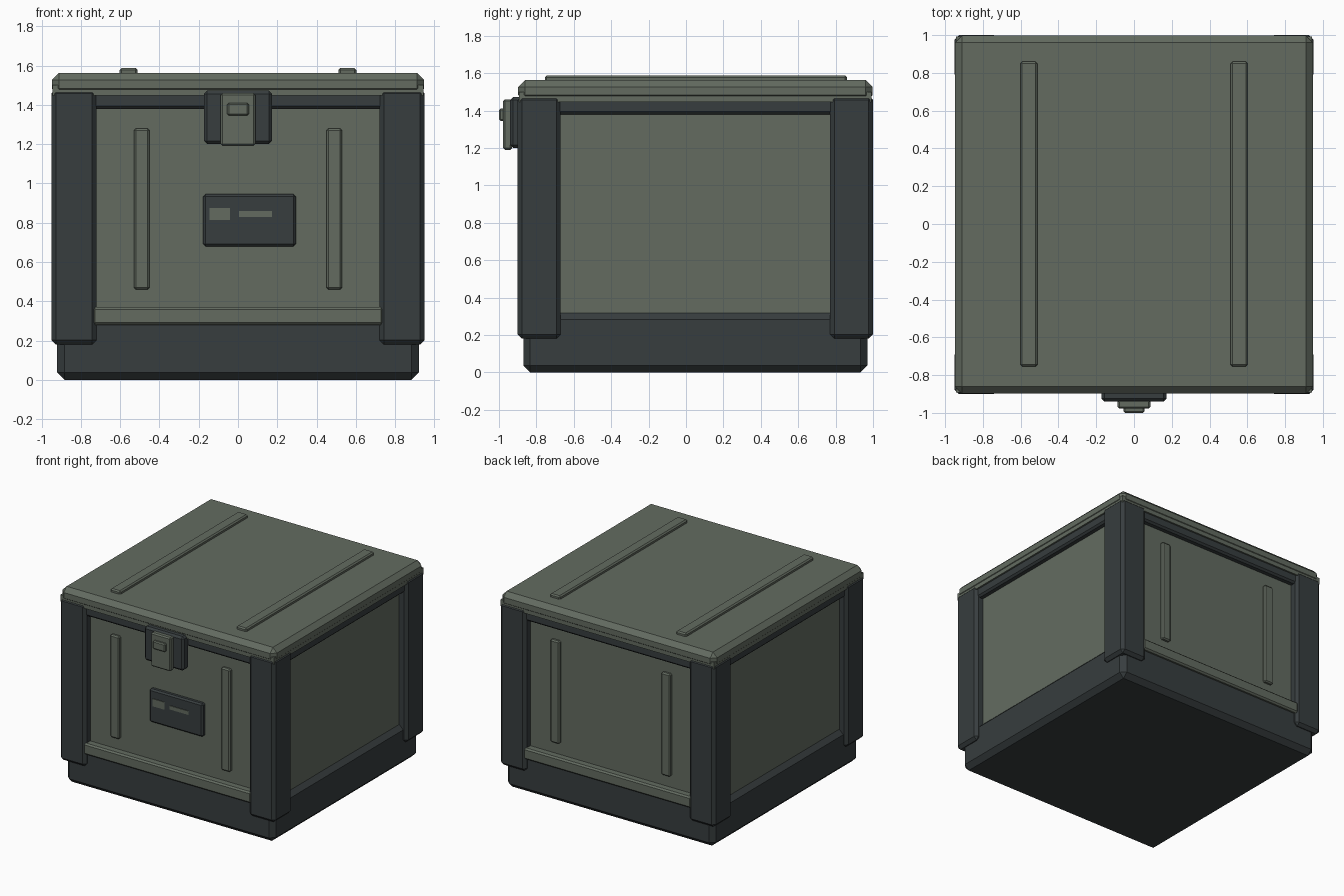
import bpy, bmesh
from mathutils import Vector

if "Cube" in bpy.data.objects:
    bpy.data.objects.remove(bpy.data.objects["Cube"])


def material(name, rgb):
    m = bpy.data.materials.new(name)
    m.diffuse_color = (*rgb, 1)
    m.use_nodes = True
    m.node_tree.nodes["Principled BSDF"].inputs["Base Color"].default_value = m.diffuse_color
    return m


GREEN = material("olive green", (0.125, 0.148, 0.118))
DARK = material("dark slate", (0.038, 0.047, 0.049))
CY = 0.05  # the crate body sits behind the latch


def box(name, x, y, z, mat, bevel=0.0):
    """Chamfered box from (min, max) ranges."""
    bm = bmesh.new()
    bmesh.ops.create_cube(bm, size=1)
    for v in bm.verts:
        v.co = Vector([(r[0] + r[1]) / 2 + c * (r[1] - r[0]) for c, r in zip(v.co, (x, y, z))])
    if bevel:
        bmesh.ops.bevel(bm, geom=bm.edges[:], offset=bevel, segments=1, affect='EDGES')
    bmesh.ops.recalc_face_normals(bm, faces=bm.faces[:])
    me = bpy.data.meshes.new(name)
    bm.to_mesh(me)
    bm.free()
    me.materials.append(mat)
    ob = bpy.data.objects.new(name, me)
    bpy.context.collection.objects.link(ob)
    return ob


def span(a, b, s):
    """Range a..b mirrored by sign s."""
    return (a, b) if s > 0 else (-b, -a)


def span_y(a, b, s):
    """Mirrored range about the body centre in y."""
    lo, hi = span(a, b, s)
    return (lo + CY, hi + CY)


# Main shell: base, core panels, lid
box("base", (-0.92, 0.92), (CY - 0.92, CY + 0.92), (0, 0.32), DARK, 0.037)
box("body_panels", (-0.885, 0.885), (CY - 0.885, CY + 0.885), (0.25, 1.5), GREEN)
box("lid", (-0.947, 0.947), (CY - 0.947, CY + 0.947), (1.447, 1.563), GREEN, 0.036)
box("lid_seat", (-0.943, 0.943), (CY - 0.943, CY + 0.943), (1.447, 1.5), GREEN)

# Corner posts
for sx in (-1, 1):
    for sy in (-1, 1):
        box("corner_post", span(0.72, 0.95, sx), span_y(0.72, 0.95, sy), (0.18, 1.48), DARK, 0.023)

for s in (-1, 1):
    # Dark rails under the lid
    box("end_top_rail", (-0.74, 0.74), span_y(0.82, 0.93, s), (1.38, 1.49), DARK, 0.014)
    box("side_top_rail", span(0.82, 0.93, s), (CY - 0.74, CY + 0.74), (1.38, 1.49), DARK, 0.014)
    # Green sill above the base, front and back
    box("bottom_sill", (-0.74, 0.74), span_y(0.82, 0.945, s), (0.28, 0.37), GREEN, 0.012)
    # Raised ribs on lid, front and back
    box("lid_rib", span(0.512, 0.602, s), (-0.755, 0.86), (1.53, 1.588), GREEN, 0.01)
    for sx in (-1, 1):
        box("panel_rib", span(0.45, 0.53, sx), span_y(0.86, 0.91, s), (0.46, 1.28), GREEN, 0.01)

# Front latch
box("latch_plate", (-0.173, 0.173), (-0.94, -0.86), (1.2, 1.472), DARK, 0.016)
box("latch_hasp", (-0.088, 0.088), (-0.978, -0.93), (1.19, 1.46), GREEN, 0.01)
box("latch_button", (-0.055, 0.055), (-1.0, -0.97), (1.345, 1.41), GREEN, 0.008)

# Front label plate with two plain marks
box("label_plate", (-0.178, 0.295), (-0.868, -0.82), (0.68, 0.945), DARK, 0.012)
box("label_square", (-0.145, -0.04), (-0.873, -0.866), (0.815, 0.875), GREEN)
box("label_bar", (0.005, 0.172), (-0.873, -0.866), (0.83, 0.86), GREEN)
